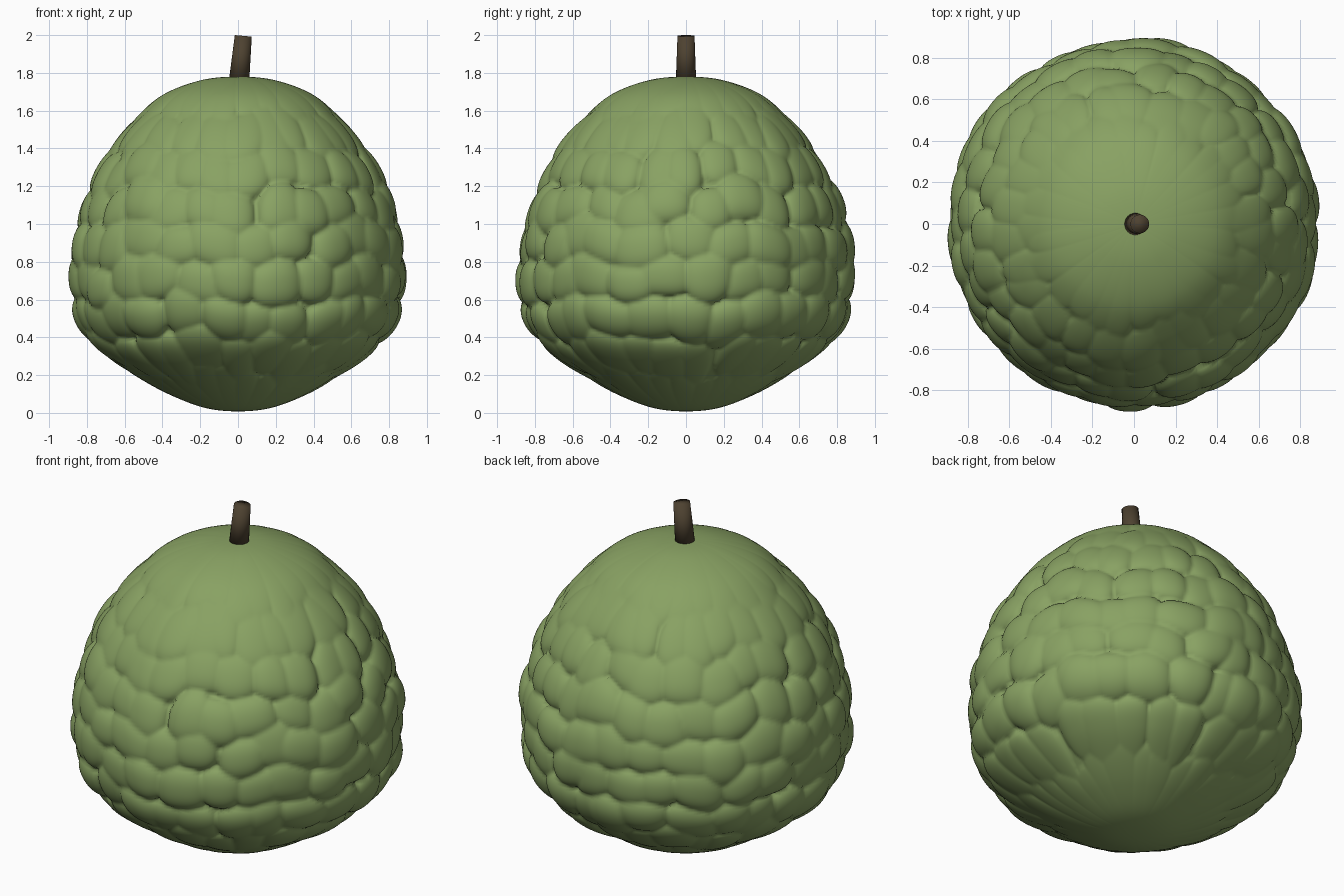
import bpy, bmesh, math, random
from mathutils import Vector, Matrix

random.seed(7)
if "Cube" in bpy.data.objects:
    bpy.data.objects.remove(bpy.data.objects["Cube"])


def make_material(name, rgb):
    mat = bpy.data.materials.new(name)
    mat.use_nodes = True
    mat.diffuse_color = (*rgb, 1)
    bsdf = next(n for n in mat.node_tree.nodes if n.type == "BSDF_PRINCIPLED")
    bsdf.inputs["Base Color"].default_value = (*rgb, 1)
    return mat


def make_object(name, bm, mat):
    mesh = bpy.data.meshes.new(name)
    bmesh.ops.recalc_face_normals(bm, faces=bm.faces)
    bm.to_mesh(mesh)
    bm.free()
    mesh.materials.append(mat)
    obj = bpy.data.objects.new(name, mesh)
    bpy.context.collection.objects.link(obj)
    for poly in mesh.polygons:
        poly.use_smooth = True


# Silhouette of the fruit without its scales: radius, height
PROFILE = [(0, .008), (.18, .028), (.36, .1), (.525, .2), (.66, .3),
           (.765, .41), (.83, .55), (.85, .72), (.84, .9), (.80, 1.07),
           (.74, 1.23), (.66, 1.39), (.55, 1.54), (.4, 1.68), (.2, 1.76), (0, 1.78)]
points = [Vector(p) for p in PROFILE]


def profile_at(t):
    """Smooth Catmull-Rom point on the silhouette, t from 0 to 1."""
    s = t * (len(points) - 1)
    i = min(int(s), len(points) - 2)
    f = s - i
    b, c = points[i], points[i + 1]
    # mirror the curve across the axis at both ends
    a = points[i - 1] if i else Vector((-c.x, c.y))
    d = points[i + 2] if i + 2 < len(points) else Vector((-b.x, b.y))
    return (b * 2 + (c - a) * f + (a * 2 - b * 5 + c * 4 - d) * f * f
            + (b * 3 - a - c * 3 + d) * f ** 3) / 2


# Staggered rows of rounded scales with uneven places and sizes
ROWS, CELLS, ROW_H = 9, 26, 0.195
scales = [[(j + 0.5 * (row % 2) + random.uniform(-.25, .25),
            0.115 + row * ROW_H + random.uniform(-.035, .035),
            random.uniform(.62, .9), random.uniform(.115, .145),
            random.uniform(.8, 1.15)) for j in range(CELLS)]
          for row in range(ROWS)]


def smooth(x):
    x = min(max(x, 0), 1)
    return x * x * (3 - 2 * x)


def scale_height(u, z):
    """Height of the tallest scale covering this spot."""
    best = 0
    near = round((z - 0.115) / ROW_H)
    for row in range(max(near - 1, 0), min(near + 2, ROWS)):
        for j in range(int(u) - 2, int(u) + 3):
            cu, cz, w, h, tall = scales[row][j % CELLS]
            du = (u - cu + CELLS / 2) % CELLS - CELLS / 2
            d = abs(du / w) ** 2.3 + abs((z - cz) / h) ** 2.3
            if d < 1:
                best = max(best, tall * math.sqrt(1 - d))
    return best


# Fruit body
SEGMENTS, RINGS = 364, 170
bm = bmesh.new()
rings = []
for k in range(1, RINGS):
    r, z = profile_at(k / RINGS)
    fade = smooth(z / .55) * smooth((1.8 - z) / .75)
    out = Vector((r, z - 0.8)).normalized()
    ring = []
    for s in range(SEGMENTS):
        ang = math.tau * s / SEGMENTS
        # gentle waves keep the rows from running dead level
        wave = .018 * math.sin(5 * ang + 3 * z) + .012 * math.sin(11 * ang)
        bump = 0.065 * fade * (scale_height(s * CELLS / SEGMENTS, z + wave) - .3)
        rr, zz = r + out.x * bump, z + out.y * bump
        ring.append(bm.verts.new((rr * math.cos(ang), rr * math.sin(ang), zz)))
    rings.append(ring)
for low, high in zip(rings, rings[1:]):
    for s in range(SEGMENTS):
        n = (s + 1) % SEGMENTS
        bm.faces.new((low[s], low[n], high[n], high[s]))
for ring, z in ((rings[0], PROFILE[0][1]), (rings[-1], PROFILE[-1][1])):
    pole = bm.verts.new((0, 0, z))
    for s in range(SEGMENTS):
        bm.faces.new((ring[s], ring[(s + 1) % SEGMENTS], pole))
make_object("fruit_body", bm, make_material("leaf green", (.25, .36, .125)))

# Leaning, tapered stem
bm = bmesh.new()
base, tip = Vector((.005, 0, 1.75)), Vector((.028, 0, 1.996))
axis = tip - base
place = (Matrix.Translation((base + tip) / 2)
         @ axis.to_track_quat("Z", "Y").to_matrix().to_4x4())
bmesh.ops.create_cone(bm, cap_ends=True, segments=24, radius1=.054,
                      radius2=.045, depth=axis.length, matrix=place)
make_object("stem", bm, make_material("bark brown", (.075, .054, .03)))
